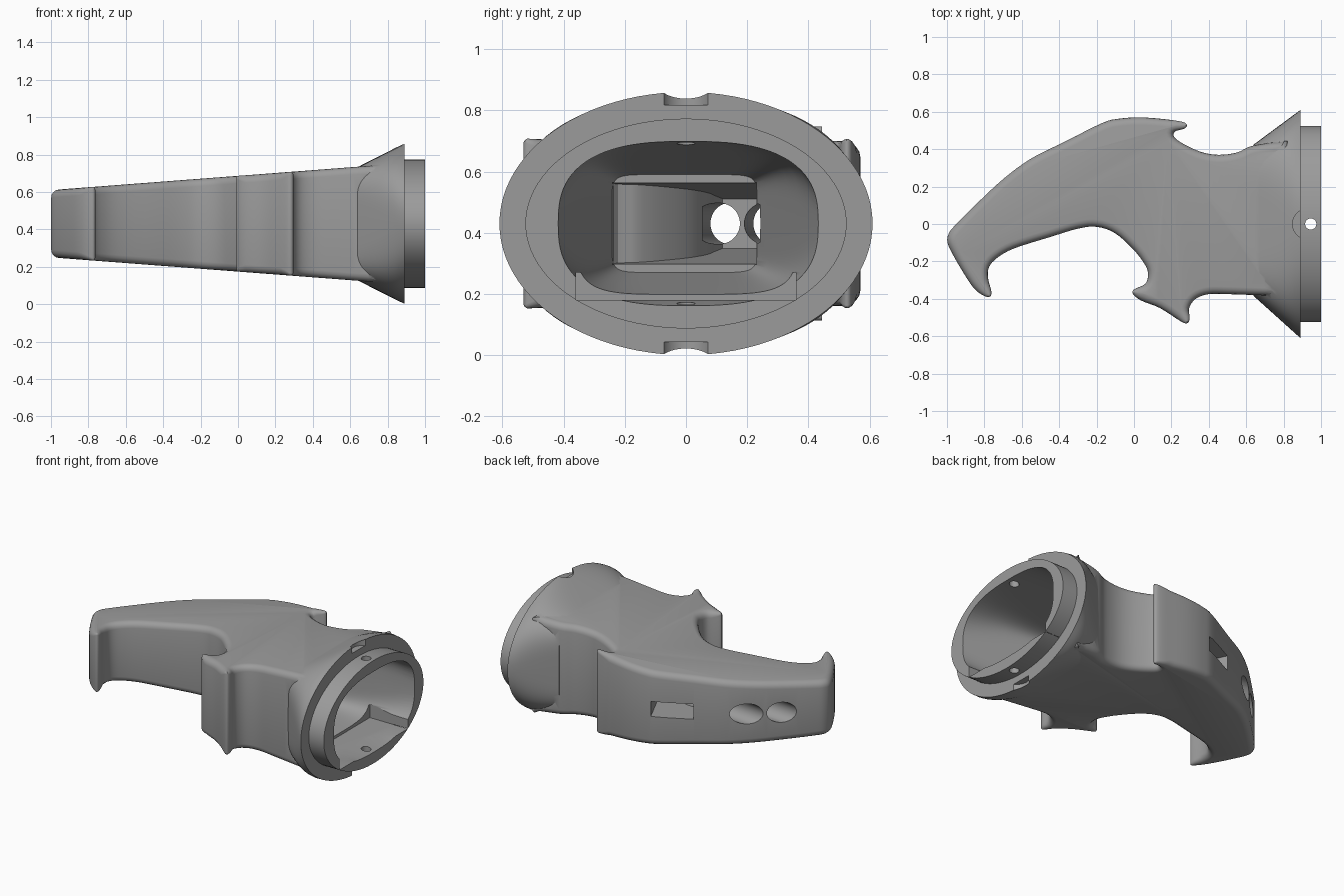
import bpy, bmesh, math
from mathutils import Vector

if "Cube" in bpy.data.objects:
    bpy.data.objects.remove(bpy.data.objects["Cube"])

ZC = 0.43  # height of the centre plane

grey = bpy.data.materials.new("plain grey")
grey.diffuse_color = (0.33, 0.33, 0.33, 1)
grey.use_nodes = True
grey.node_tree.nodes["Principled BSDF"].inputs["Base Color"].default_value = grey.diffuse_color


def skin(name, rings):
    """Closed solid through a stack of equal-length rings, capped at both ends."""
    bm = bmesh.new()
    vs = [[bm.verts.new(p) for p in r] for r in rings]
    n = len(vs[0])
    for a, b in zip(vs, vs[1:]):
        for i in range(n):
            j = (i + 1) % n
            bm.faces.new((a[i], a[j], b[j], b[i]))
    bm.faces.new(vs[0][::-1])
    bm.faces.new(vs[-1])
    bmesh.ops.recalc_face_normals(bm, faces=bm.faces)
    me = bpy.data.meshes.new(name)
    bm.to_mesh(me)
    bm.free()
    ob = bpy.data.objects.new(name, me)
    bpy.context.collection.objects.link(ob)
    me.materials.append(grey)
    return ob


def oval(x, yc, a, b, n=2.0, count=96):
    """Superellipse section across the x axis."""
    pts = []
    for i in range(count):
        t = math.tau * i / count
        c, s = math.cos(t), math.sin(t)
        pts.append((x, yc + a * math.copysign(abs(c) ** (2 / n), c),
                    ZC + b * math.copysign(abs(s) ** (2 / n), s)))
    return pts


def rod(name, start, end, r, count=40):
    """Cylinder between two points."""
    p, q = Vector(start), Vector(end)
    rot = (q - p).to_track_quat('Z', 'Y')
    circle = [rot @ Vector((r * math.cos(math.tau * i / count), r * math.sin(math.tau * i / count), 0))
              for i in range(count)]
    return skin(name, [[p + c for c in circle], [q + c for c in circle]])


def prism(name, outline, half):
    """Plan outline extruded either side of the centre plane; half is a function of x."""
    return skin(name, [[(x, y, ZC + s * half(x)) for x, y in outline] for s in (-1, 1)])


def combine(ob, other, operation):
    m = ob.modifiers.new(operation, 'BOOLEAN')
    m.object, m.operation, m.solver = other, operation, 'EXACT'
    bpy.context.view_layer.objects.active = ob
    bpy.ops.object.modifier_apply(modifier=m.name)
    bpy.data.objects.remove(other)


def smooth(pts, steps=4):
    """Open Catmull-Rom curve through the points."""
    P = [Vector(p) for p in pts]
    P = [P[0]] + P + [P[-1]]
    out = []
    for a, b, c, d in zip(P, P[1:], P[2:], P[3:]):
        for k in range(steps):
            t = k / steps
            out.append(0.5 * (2 * b + (c - a) * t + (2 * a - 5 * b + 4 * c - d) * t * t
                              + (3 * b - a - 3 * c + d) * t ** 3))
    return out + [P[-1]]


# Grip body: hooked plan outline, tapering in height, with rounded rims
plan = smooth([
    (.82, .445), (.64, .42), (.55, .382), (.45, .37), (.36, .385), (.27, .425), (.215, .465),
    (.22, .495), (.27, .51), (.283, .53), (.255, .547), (.15, .562), (.03, .57), (-.08, .563),
    (-.17, .54), (-.37, .44), (-.55, .35), (-.7, .24), (-.85, .1), (-.95, 0), (-.99, -.05),
    (-.997, -.1), (-.965, -.17), (-.9, -.28), (-.85, -.35), (-.8, -.385), (-.77, -.388),
    (-.763, -.36), (-.78, -.29), (-.775, -.23), (-.73, -.18), (-.64, -.13), (-.45, -.07),
    (-.3, -.025), (-.2, -.015), (-.1, -.05), (0, -.14), (.06, -.22), (.075, -.27), (.06, -.32),
    (0, -.35), (-.005, -.375), (.04, -.41), (.14, -.45), (.25, -.52), (.285, -.53),
    (.298, -.505), (.295, -.45), (.33, -.4), (.4, -.375), (.5, -.375), (.65, -.38), (.82, -.385)])
N = len(plan)
inward, radius = [], []
for i, p in enumerate(plan):
    t = (plan[(i + 1) % N] - plan[i - 1]).normalized()
    n = Vector((-t.y, t.x))
    r = 0.04
    for q in plan:  # keep the rim radius inside the thin tips
        d = (q - p).dot(n)
        if d > 1e-5:
            r = min(r, 0.9 * (q - p).length_squared / (2 * d))
    inward.append(n)
    radius.append(r)


def rim(side, angle):
    ring = []
    for p, n, r in zip(plan, inward, radius):
        q = p + n * r * (1 - math.cos(angle))
        z = 0.256 + 0.0762 * q.x - r * (1 - math.sin(angle))
        ring.append((q.x, q.y, ZC + side * z))
    return ring


angles = [math.pi / 2 * k / 4 for k in range(5)]
body = skin("grip_body", [rim(-1, a) for a in reversed(angles)] + [rim(1, a) for a in angles])

# Flared collar blending into an oval flange and stepped neck ring
flare = []
for k in range(9):
    t = k / 8
    flare.append(oval(.64 + .25 * t, .02 * (1 - t), .405 + .205 * t, .303 + .127 * t, 5 - 3 * t ** .8))
collar = skin("collar", flare + [oval(.89, 0, .525, .343), oval(1, 0, .525, .343)])
combine(body, collar, 'UNION')

# Hollow: tapering mouth, flat-floored pocket and curved inner chamber
mouth = []
for k in range(7):
    t = k / 6
    mouth.append(oval(1.01 - .83 * t, .0075 - .0125 * t, .4275 - .19 * t, .27 - .11 * t, 2.6 + 6 * t))
combine(body, skin("mouth_cut", mouth), 'DIFFERENCE')
pocket = skin("pocket_cut", [[(x, -.36, z), (x, .36, z), (x, .36, z + .09), (x, -.36, z + .09)]
                             for x, z in ((.72, .18), (1.02, .18))])
combine(body, pocket, 'DIFFERENCE')
chamber = prism("chamber_cut", smooth([
    (.3, -.235), (.155, -.235), (.12, -.16), (.06, -.08), (-.04, .015), (-.14, .07), (-.24, .095),
    (-.34, .12)]) + [Vector((-.34, .23)), Vector((.3, .23))], lambda x: .115 + .1 * x)
combine(body, chamber, 'DIFFERENCE')

# Two finger-button holes and a switch slot on the outer curve
for start, end in (((-.98, .155, ZC), (-.1, .092, ZC)), ((-.95, .305, ZC), (.22, .215, ZC))):
    combine(body, rod("button_hole_cut", start, end, .067), 'DIFFERENCE')
ang = math.radians(25)
u, v = Vector((math.cos(ang), math.sin(ang))), Vector((-math.sin(ang), math.cos(ang)))
mid = Vector((-.21, .42))
slot = prism("slot_cut", [mid + u * a * .13 + v * b * .24 for a, b in ((-1, -1), (1, -1), (1, 1), (-1, 1))],
             lambda x: .05)
combine(body, slot, 'DIFFERENCE')

# Flange notches and neck pin holes, above and below
for s in (-1, 1):
    combine(body, rod("notch_cut", (.93, 0, ZC + s * .387), (.93, 0, ZC + s * .6), .082), 'DIFFERENCE')
    combine(body, rod("pin_hole_cut", (.945, 0, ZC + s * .22), (.945, 0, ZC + s * .38), .03, 24), 'DIFFERENCE')

bpy.ops.object.select_all(action='DESELECT')
body.select_set(True)
bpy.context.view_layer.objects.active = body
bpy.ops.object.shade_smooth_by_angle(angle=math.radians(30))
